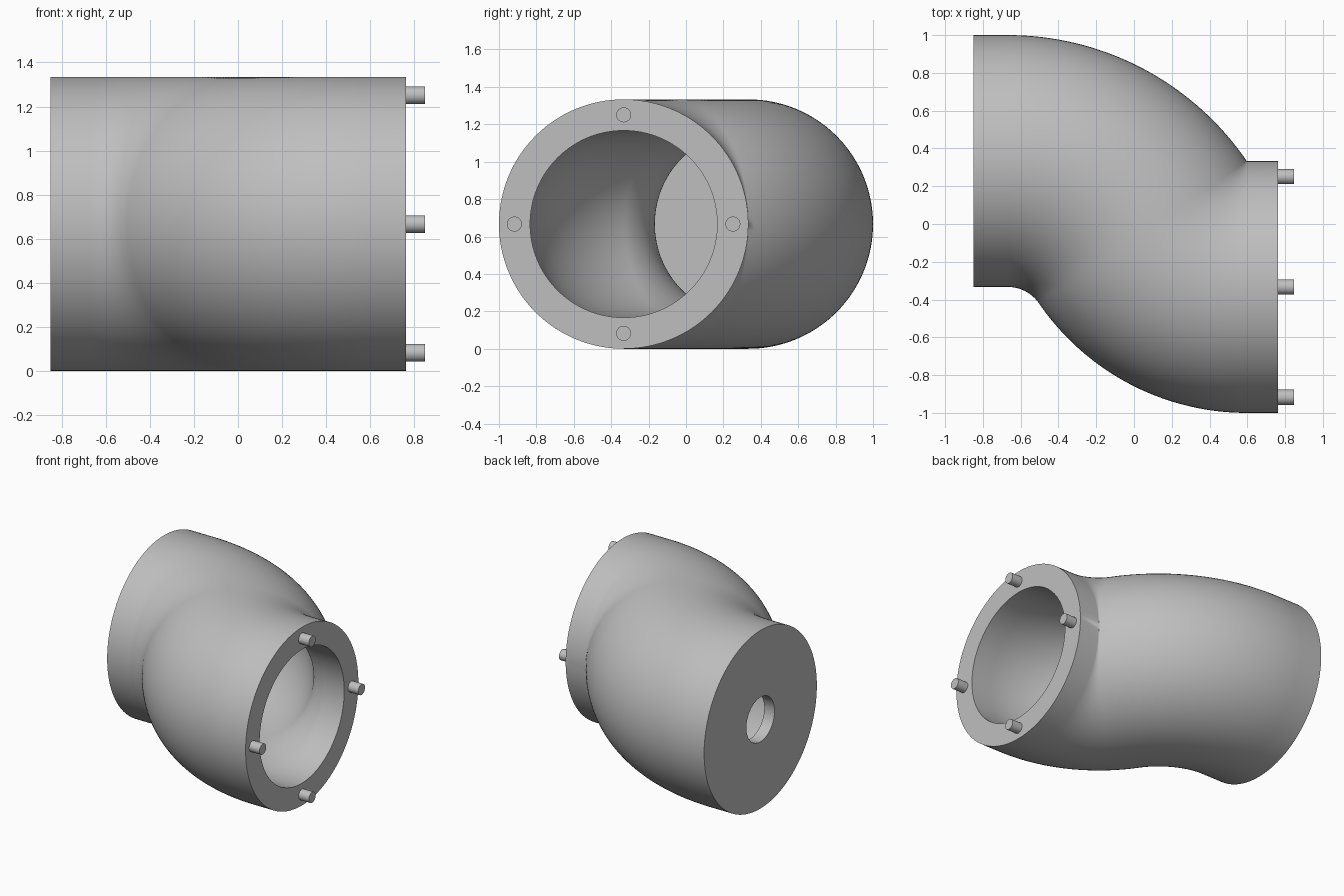
import bpy, bmesh, math
from mathutils import Vector

if "Cube" in bpy.data.objects:
    bpy.data.objects.remove(bpy.data.objects["Cube"])

grey = bpy.data.materials.new("plain grey")
grey.use_nodes = True
colour = (0.52, 0.52, 0.52, 1)
grey.diffuse_color = colour
grey.node_tree.nodes["Principled BSDF"].inputs["Base Color"].default_value = colour

R = 2 / 3                      # outer radius, also the height of the axis
BORE, HOLE, CAP = 0.5, R / 4, 0.085
LEFT, RIGHT = -0.85, 0.763     # end faces
SEGS, STEPS = 128, 40
BEND_1, BEND_2 = 1.3 * R, R    # bend radii of the centre line
TURN = math.acos(1 - R / (BEND_1 + BEND_2))
END_2 = 0.597                  # where the second bend straightens out
START_1 = END_2 - (BEND_1 + BEND_2) * math.sin(TURN)


def centre_line(start):
    """Points (x, y, heading) of the S-shaped axis."""
    path = [(start, R / 2, 0)]
    for i in range(STEPS + 1):
        a = TURN * i / STEPS
        path.append((START_1 + BEND_1 * math.sin(a), R / 2 - BEND_1 * (1 - math.cos(a)), a))
    for i in range(1, STEPS + 1):
        a = TURN * (1 - i / STEPS)
        path.append((END_2 - BEND_2 * math.sin(a), -R / 2 + BEND_2 * (1 - math.cos(a)), a))
    return path + [(RIGHT, -R / 2, 0)]


def ring(bm, station, radius):
    x, y, a = station
    side = Vector((math.sin(a), math.cos(a), 0))
    verts = []
    for k in range(SEGS):
        t = math.tau * k / SEGS
        offset = side * math.cos(t) + Vector((0, 0, math.sin(t)))
        verts.append(bm.verts.new(Vector((x, y, R)) + offset * radius))
    return verts


def finish(name, bm):
    bmesh.ops.recalc_face_normals(bm, faces=bm.faces)
    mesh = bpy.data.meshes.new(name)
    bm.to_mesh(mesh)
    bm.free()
    mesh.materials.append(grey)
    obj = bpy.data.objects.new(name, mesh)
    bpy.context.collection.objects.link(obj)
    bpy.ops.object.select_all(action='DESELECT')
    obj.select_set(True)
    bpy.context.view_layer.objects.active = obj
    bpy.ops.object.shade_smooth_by_angle(angle=math.radians(30))
    return obj


# Pipe body: outer skin, then bore back to the end cap, then the cap's hole
bm = bmesh.new()
rings = [ring(bm, s, R) for s in centre_line(LEFT)]
rings += [ring(bm, s, BORE) for s in reversed(centre_line(LEFT + CAP))]
rings += [ring(bm, (x, R / 2, 0), HOLE) for x in (LEFT + CAP, LEFT)]
for i, first in enumerate(rings):
    second = rings[(i + 1) % len(rings)]
    for k in range(SEGS):
        n = (k + 1) % SEGS
        bm.faces.new((first[k], first[n], second[n], second[k]))
bmesh.ops.remove_doubles(bm, verts=bm.verts, dist=0.0001)
finish("pipe_body", bm)

# Locating pins around the open end
PIN_LENGTH = 0.085
for i, place in enumerate(("back", "top", "front", "bottom")):
    angle = i * math.pi / 2
    bm = bmesh.new()
    bmesh.ops.create_cone(bm, cap_ends=True, segments=32, radius1=0.04,
                          radius2=0.04, depth=PIN_LENGTH)
    pin = finish("pin_" + place, bm)
    pin.rotation_euler.y = math.pi / 2
    pin.location = (RIGHT + PIN_LENGTH / 2, -R / 2 + 0.584 * math.cos(angle),
                    R + 0.584 * math.sin(angle))
